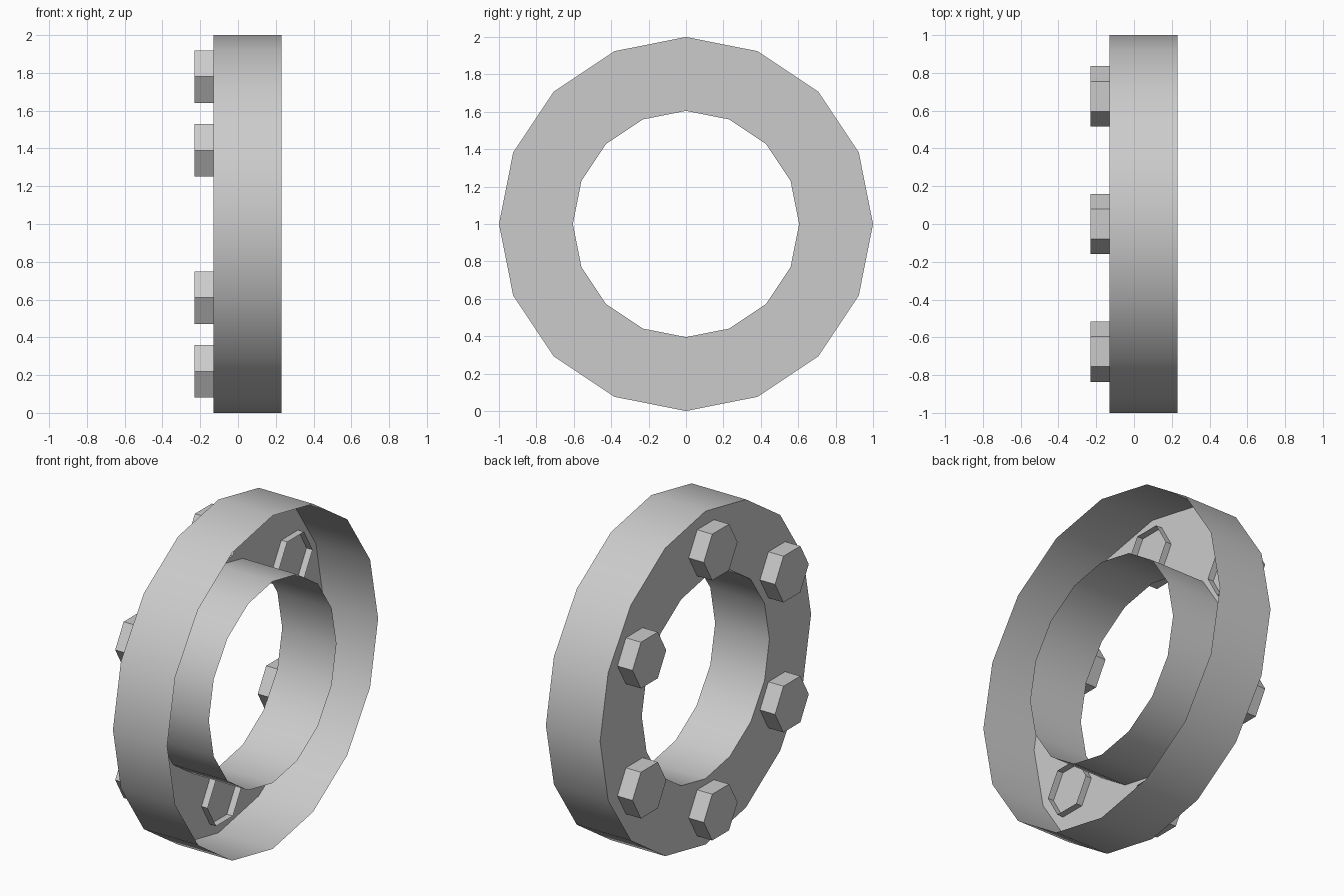
import bpy, bmesh
from math import sin, cos, pi

if "Cube" in bpy.data.objects:
    bpy.data.objects.remove(bpy.data.objects["Cube"])

X_PLATE, X_OPEN = -0.13, 0.23
R_OUT, R_IN = 1.0, 0.605


def finish(bm, name, smooth=False):
    mesh = bpy.data.meshes.new(name)
    bm.to_mesh(mesh)
    bm.free()
    obj = bpy.data.objects.new(name, mesh)
    bpy.context.collection.objects.link(obj)
    if smooth:
        bpy.ops.object.select_all(action='DESELECT')
        obj.select_set(True)
        bpy.context.view_layer.objects.active = obj
        bpy.ops.object.shade_smooth_by_angle(angle=pi / 6)
    return obj


def loop(bm, x, r, n, cy=0.0, cz=1.0):
    return [bm.verts.new((x, cy + r * cos(2 * pi * i / n), cz + r * sin(2 * pi * i / n)))
            for i in range(n)]


def bridge(bm, a, b):
    n = len(a)
    for i in range(n):
        j = (i + 1) % n
        bm.faces.new((a[i], a[j], b[j], b[i]))


# ring channel: outer wall, flat plate, inner wall, open towards +x
bm = bmesh.new()
rings = [loop(bm, x, r, 16) for x, r in
         ((X_OPEN, R_OUT), (X_PLATE, R_OUT), (X_PLATE, R_IN), (X_OPEN, R_IN))]
for a, b in zip(rings, rings[1:]):
    bridge(bm, b, a)
bm.normal_update()
if next(f for f in bm.faces if abs(f.normal.x) > 0.9).normal.x > 0:
    bmesh.ops.reverse_faces(bm, faces=bm.faces[:])
finish(bm, "ring_channel", smooth=True)

# hex bolts: capped on the outside, open end poking through the plate
for k in range(6):
    t = pi / 2 + k * pi / 3
    bm = bmesh.new()
    centre = (0.78 * cos(t), 1 + 0.78 * sin(t))
    head = loop(bm, -0.23, 0.16, 6, *centre)
    tail = loop(bm, -0.09, 0.16, 6, *centre)
    bridge(bm, head, tail)
    bm.faces.new(head[::-1])
    bm.normal_update()
    if next(f for f in bm.faces if abs(f.normal.x) > 0.9).normal.x > 0:
        bmesh.ops.reverse_faces(bm, faces=bm.faces[:])
    finish(bm, f"hex_bolt_{k + 1}")
